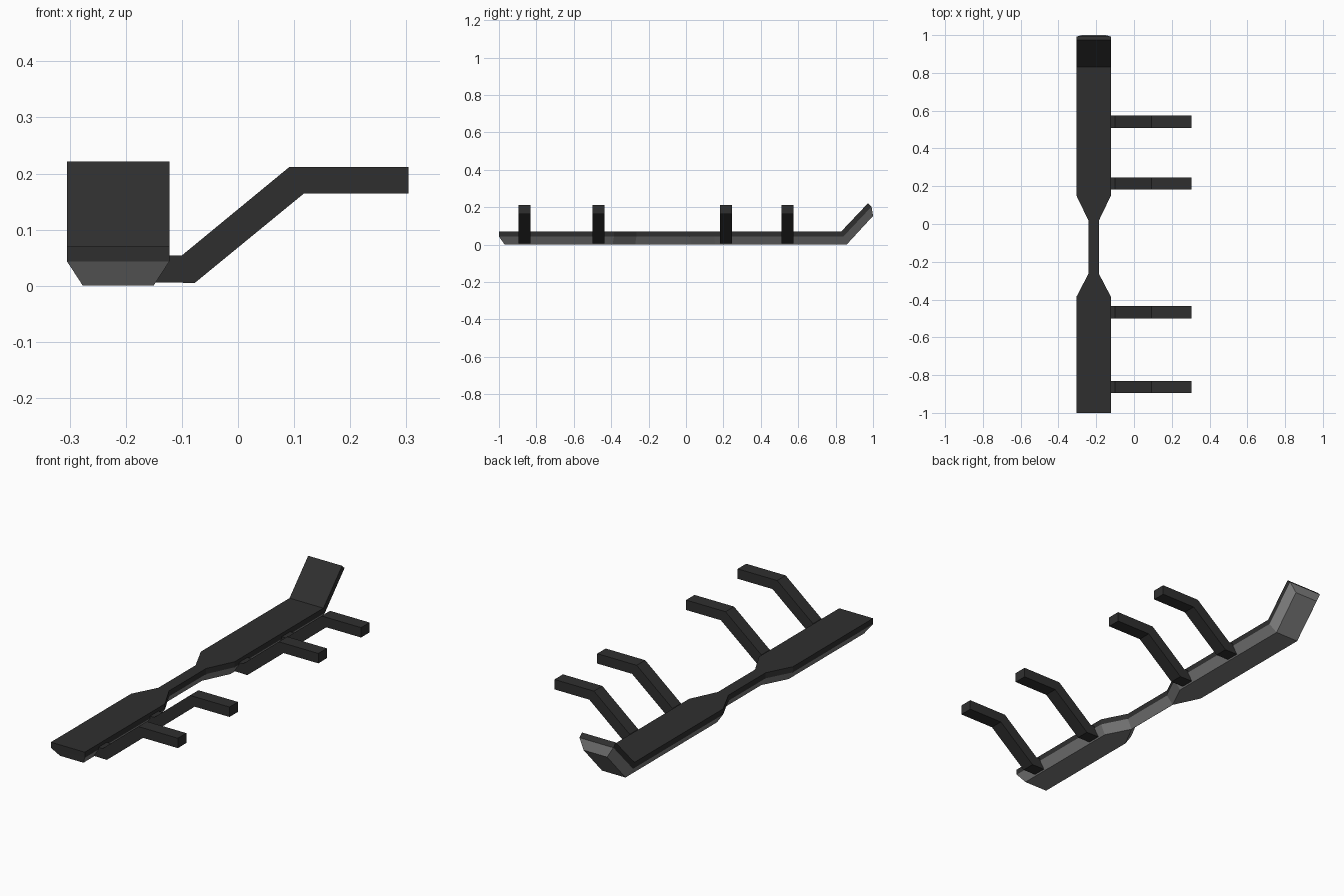
import bpy
import bmesh

cube = bpy.data.objects.get("Cube")
if cube:
    bpy.data.objects.remove(cube, do_unlink=True)


def make_material(name, value):
    mat = bpy.data.materials.new(name)
    mat.use_nodes = True
    colour = (value, value, value, 1)
    mat.diffuse_color = colour
    bsdf = mat.node_tree.nodes["Principled BSDF"]
    bsdf.inputs["Base Color"].default_value = colour
    return mat


black = make_material("matte black", 0.028)
grey = make_material("underside grey", 0.21)


def finish(bm, name, mats):
    bmesh.ops.recalc_face_normals(bm, faces=bm.faces)
    mesh = bpy.data.meshes.new(name)
    bm.to_mesh(mesh)
    bm.free()
    for mat in mats:
        mesh.materials.append(mat)
    obj = bpy.data.objects.new(name, mesh)
    bpy.context.collection.objects.link(obj)
    return obj


# Long rail: stations from front to back, with a pinched waist and raised tip
CENTRE, WIDE, NARROW, INSET = -0.2135, 0.091, 0.0285, 0.028
TOP, MID, BOTTOM = 0.07, 0.043, 0.0


def station(half, y, bottom_shift=0.0, mid_shift=0.0):
    return half, (y, TOP), (y + mid_shift, MID), (y + bottom_shift, BOTTOM)


stations = [
    station(WIDE, -1.0, 0.03),
    station(WIDE, -0.385, -0.007),
    station(NARROW, -0.265, -0.007),
    station(NARROW, 0.02, 0.007),
    station(WIDE, 0.15, 0.007),
    station(WIDE, 0.83, 0.029, 0.011),
    (WIDE, (0.973, 0.221), (0.992, 0.203), (1.0, 0.153)),
]

bm = bmesh.new()
rings = []
for half, top, mid, bottom in stations:
    low = half - INSET
    section = [(half, top), (-half, top), (-half, mid),
               (-low, bottom), (low, bottom), (half, mid)]
    rings.append([bm.verts.new((CENTRE + x, y, z)) for x, (y, z) in section])

for a, b in zip(rings, rings[1:]):
    for i in range(6):
        j = (i + 1) % 6
        face = bm.faces.new((a[i], a[j], b[j], b[i]))
        face.material_index = int(i in (2, 3, 4))    # sloped sides and base

for ring in (rings[0], rings[-1]):
    bm.faces.new((ring[0], ring[1], ring[2], ring[5]))
    bm.faces.new(ring[2:6]).material_index = 1
finish(bm, "rail", [black, grey])


# Cranked side arms, all sharing one side profile
arm_profile = [(-0.16, 0.053), (-0.1, 0.054), (0.092, 0.212), (0.304, 0.212),
               (0.304, 0.164), (0.117, 0.164), (-0.077, 0.005), (-0.147, 0.006)]
arm_names = {"front_arm": -0.863, "front_middle_arm": -0.467,
             "back_middle_arm": 0.214, "back_arm": 0.542}

for name, y in arm_names.items():
    bm = bmesh.new()
    side = bm.faces.new([bm.verts.new((x, y - 0.0325, z)) for x, z in arm_profile])
    geom = bmesh.ops.extrude_face_region(bm, geom=[side], use_keep_orig=True)["geom"]
    moved = [v for v in geom if isinstance(v, bmesh.types.BMVert)]
    bmesh.ops.translate(bm, verts=moved, vec=(0, 0.065, 0))
    finish(bm, name, [black])
